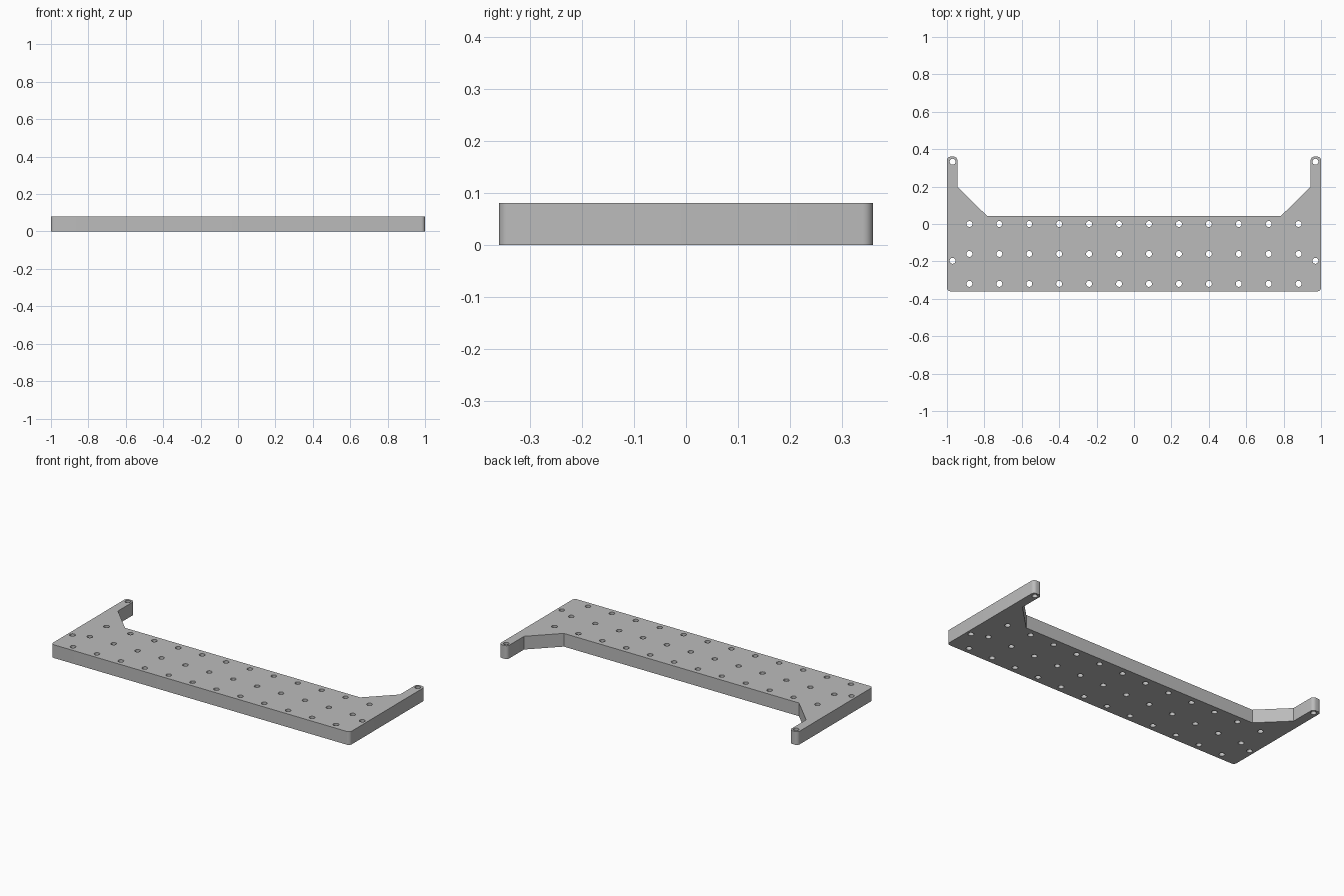
import bpy, bmesh
from math import cos, sin, tau
from mathutils import Vector

cube = bpy.data.objects.get("Cube")
if cube:
    bpy.data.objects.remove(cube, do_unlink=True)

THICKNESS = 0.08
HOLE_RADIUS = 0.016
FILLET = 0.02


def material(name, colour):
    mat = bpy.data.materials.new(name)
    mat.use_nodes = True
    mat.diffuse_color = colour
    mat.node_tree.nodes["Principled BSDF"].inputs["Base Color"].default_value = colour
    return mat


def fillet(prev, corner, nxt, radius, steps=6):
    """Arc points replacing a right-angled corner."""
    a = (prev - corner).normalized() * radius
    b = (nxt - corner).normalized() * radius
    centre = corner + a + b
    return [centre - b * cos(t) - a * sin(t)
            for t in (tau / 4 * i / steps for i in range(steps + 1))]


def circle(x, y, radius, sides=24):
    return [Vector((x + radius * cos(tau * i / sides), y + radius * sin(tau * i / sides)))
            for i in range(sides)]


# Right-hand half of the outline: (x, y, rounded)
half = [(1, -0.36, True), (1, 0.36, True), (0.944, 0.36, True),
        (0.944, 0.2, False), (0.787, 0.044, False)]
profile = half + [(-x, y, r) for x, y, r in reversed(half)]
corners = [Vector((x, y)) for x, y, r in profile]
outline = []
for i, (x, y, rounded) in enumerate(profile):
    if rounded:
        outline += fillet(corners[i - 1], corners[i], corners[(i + 1) % len(corners)], FILLET)
    else:
        outline.append(corners[i])

# Hole grid, plus mounting holes along both ends
holes = [(-0.88 + 0.16 * col, -0.16 * row) for col in range(12) for row in range(3)]
holes += [(side * 0.97, y) for side in (-1, 1) for y in (-0.197, 0.333)]

# Filled, extruded profile
curve = bpy.data.curves.new("plate_profile", "CURVE")
curve.dimensions = "2D"
curve.fill_mode = "BOTH"
curve.extrude = THICKNESS / 2
for points in [outline] + [circle(x, y, HOLE_RADIUS) for x, y in holes]:
    spline = curve.splines.new("POLY")
    spline.points.add(len(points) - 1)
    for point, co in zip(spline.points, points):
        point.co = (co.x, co.y, 0, 1)
    spline.use_cyclic_u = True

plate = bpy.data.objects.new("mounting_plate", curve)
bpy.context.collection.objects.link(plate)
bpy.ops.object.select_all(action="DESELECT")
plate.select_set(True)
bpy.context.view_layer.objects.active = plate
bpy.ops.object.convert(target="MESH")
plate = bpy.context.object
plate.name = "mounting_plate"

# Weld caps to walls and rest the plate on the ground
bm = bmesh.new()
bm.from_mesh(plate.data)
bmesh.ops.remove_doubles(bm, verts=bm.verts, dist=0.0002)
bmesh.ops.translate(bm, verts=bm.verts, vec=(0, 0, THICKNESS / 2))
bmesh.ops.recalc_face_normals(bm, faces=bm.faces)
bm.to_mesh(plate.data)
bm.free()

plate.data.materials.clear()
plate.data.materials.append(material("plain grey", (0.5, 0.5, 0.5, 1)))
bpy.ops.object.shade_smooth_by_angle(angle=0.5)
